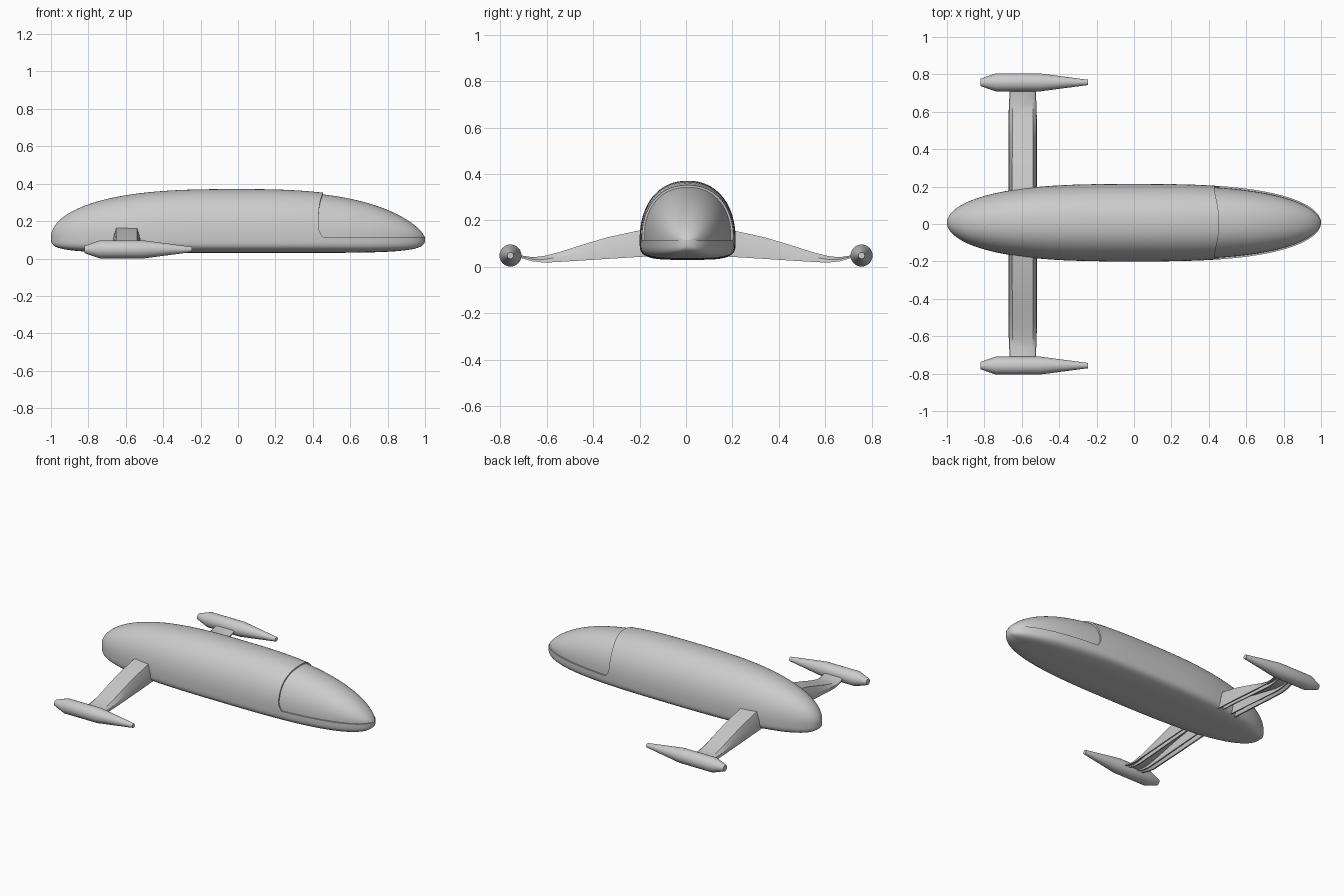
import bpy, bmesh, math
from mathutils import Vector

if "Cube" in bpy.data.objects:
    bpy.data.objects.remove(bpy.data.objects["Cube"])

WAIST, YC, INSET = 0.115, 0.007, 0.009


def finish(name, bm, angle=35):
    bmesh.ops.remove_doubles(bm, verts=bm.verts, dist=0.0004)
    bmesh.ops.dissolve_degenerate(bm, edges=bm.edges, dist=0.0001)
    bmesh.ops.recalc_face_normals(bm, faces=bm.faces)
    mid = sum((v.co for v in bm.verts), Vector()) / len(bm.verts)
    if sum(f.normal.dot(f.calc_center_median() - mid) * f.calc_area() for f in bm.faces) < 0:
        bmesh.ops.reverse_faces(bm, faces=bm.faces)
    me = bpy.data.meshes.new(name)
    bm.to_mesh(me)
    bm.free()
    ob = bpy.data.objects.new(name, me)
    bpy.context.collection.objects.link(ob)
    bpy.ops.object.select_all(action='DESELECT')
    ob.select_set(True)
    bpy.context.view_layer.objects.active = ob
    bpy.ops.object.shade_smooth_by_angle(angle=math.radians(angle))
    return ob


def grid(bm, rows, closed=False):
    vs = [[bm.verts.new(p) for p in r] for r in rows]
    n = len(rows[0])
    for a, b in zip(vs, vs[1:]):
        for j in range(n if closed else n - 1):
            k = (j + 1) % n
            bm.faces.new((a[j], a[k], b[k], b[j]))
    return vs


def spow(v, e):
    return math.copysign(abs(v) ** e, v)


def taper(x, n, m):
    return max(0.0, 1 - abs(x) ** n) ** (1 / m)


# Hull surface: superelliptic sections, domed above the waist and flat below
def hull_point(x, t, inset=0.0):
    w = max(0.0, 0.207 * taper(x, 2.9, 2) - inset)
    c, s = math.cos(t), math.sin(t)
    if s >= -1e-6:
        h = 0.256 * (taper(x, 2.8, 2) if x < 0 else taper(x, 2.8, 1.5))
        h, e = max(0.0, h - inset), 2 / 2.2
    else:
        h, e = 0.085 * taper(x, 6, 4), 2 / 4
    if abs(c) < 1e-6:
        c = 0
    if abs(s) < 1e-6:
        s = 0
    return (x, YC + w * spow(c, e), WAIST + h * spow(s, e))


# Curved rear edge of the canopy
def edge_x(t):
    s = max(0.0, math.sin(t))
    return 0.43 + 0.025 * s ** 4 + 0.025 * max(0.0, 1 - s / 0.2) ** 2


N = 48
upper = [math.pi * j / N for j in range(N + 1)]
lower = [math.pi + math.pi * j / N for j in range(N + 1)]
ease = [1 - math.cos(i / 36 * math.pi / 2) for i in range(37)]


def rear_x(g, t):
    return -1 + (edge_x(t) + 1) * g


def nose_x(g, t):
    return 1 - (1 - edge_x(t)) * g


# Hull with recessed canopy frame and sill
bm = bmesh.new()
grid(bm, [[hull_point(rear_x(g, t), t) for t in upper] for g in ease])
grid(bm, [[hull_point(rear_x(g, t), t) for t in lower] for g in ease])
grid(bm, [[hull_point(nose_x(g, t), t) for t in lower] for g in ease])
grid(bm, [[hull_point(edge_x(t), t, d) for t in upper] for d in (0, INSET)])
for t in (0, math.pi):
    grid(bm, [[hull_point(nose_x(g, t), t, d) for g in ease] for d in (0, INSET)])
finish("hull", bm)

# Canopy, slightly sunk into the nose
bm = bmesh.new()
grid(bm, [[hull_point(nose_x(g, t), t, INSET) for t in upper] for g in ease])
finish("canopy", bm)

# Wing stations: y, bottom z, top z, width scale
stations = [(0.14, 0.046, 0.168, 1.0), (0.21, 0.042, 0.155, 1.0), (0.34, 0.034, 0.127, 1.0),
            (0.45, 0.027, 0.094, 0.99), (0.55, 0.021, 0.062, 0.98), (0.61, 0.018, 0.047, 0.97),
            (0.66, 0.023, 0.041, 0.94), (0.73, 0.043, 0.052, 0.90)]
# Wing section: trapezoid skin with two ribs in the hollow underside
skin = [(-0.077, 0), (-0.074, 0.5), (-0.056, 1)]
under = [(0.067, 0), (0.052, 0.65), (0.041, 0.65), (0.041, 0.05), (0.033, 0.05), (0.033, 0.65)]
section = (skin + [(-x, v) for x, v in reversed(skin)]
           + under + [(-x, v) for x, v in reversed(under)])

# Engine pod profile: x, radius
pod = [(-0.82, 0), (-0.82, 0.02), (-0.74, 0.0475), (-0.5, 0.0475), (-0.245, 0.014), (-0.245, 0)]

for side, label in ((-1, "front"), (1, "back")):
    bm = bmesh.new()
    vs = grid(bm, [[(-0.595 + u * k, side * y, b + (t - b) * v) for u, v in section]
                   for y, b, t, k in stations], closed=True)
    bm.faces.new(vs[0])
    bm.faces.new(vs[-1])
    finish(label + "_wing", bm, 25)

    bm = bmesh.new()
    angles = [2 * math.pi * j / 32 for j in range(32)]
    grid(bm, [[(x, side * 0.757 + r * math.cos(a), 0.0485 + r * math.sin(a)) for a in angles]
              for x, r in pod], closed=True)
    finish(label + "_pod", bm, 30)
